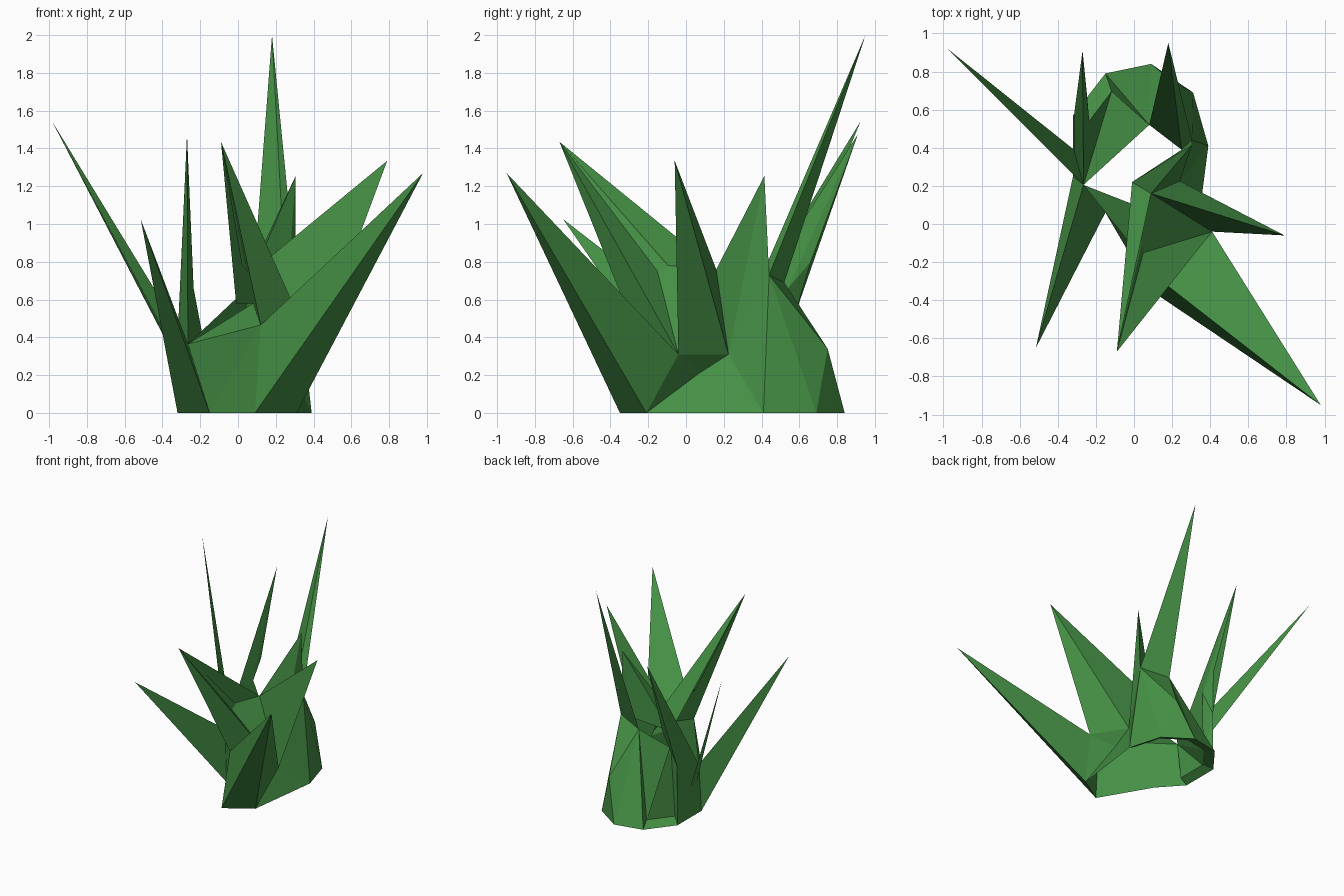
import bpy, bmesh

if "Cube" in bpy.data.objects:
    bpy.data.objects.remove(bpy.data.objects["Cube"])

green = bpy.data.materials.new("leaf_green")
green.diffuse_color = (0.06, 0.28, 0.06, 1)
green.use_nodes = True
green.node_tree.nodes["Principled BSDF"].inputs["Base Color"].default_value = green.diffuse_color


def build(name, faces):
    """Make a flat-shaded object from polygons given as point tuples."""
    bm = bmesh.new()
    for f in faces:
        bm.faces.new([bm.verts.new(p) for p in f])
    bmesh.ops.remove_doubles(bm, verts=bm.verts, dist=0.0005)
    bmesh.ops.triangulate(bm, faces=bm.faces)
    bmesh.ops.recalc_face_normals(bm, faces=bm.faces)
    me = bpy.data.meshes.new(name)
    bm.to_mesh(me)
    bm.free()
    me.materials.append(green)
    ob = bpy.data.objects.new(name, me)
    bpy.context.collection.objects.link(ob)
    return ob


def spike(name, tip, loop, extra=()):
    """Open pyramid from a loop of root points up to the tip."""
    sides = [(loop[i - 1], loop[i], tip) for i in range(len(loop))]
    build(name, sides + list(extra))


# Ground outline, and the same outline shrunk for the inside of the wall
outline = [(.09, -.35), (.31, -.21), (.39, .41), (.31, .69), (.09, .84),
           (-.15, .79), (-.32, .57), (-.32, .25), (-.15, .06)]
b = [(x, y, 0) for x, y in outline]
n = [(.03 + (x - .03) * .82, .27 + (y - .27) * .82, 0.04) for x, y in outline]

# Crown points where the spikes meet the wall
left = (-.265, .205, .365)
left_low = (-.315, .39, .255)
left_in = (-.29, .27, .25)
front = (.12, -.28, .465)
front_in = (.08, .07, .58)
front_peak = (.02, -.16, .785)
right_low = (.41, -.04, .31)
right_mid = (.24, .225, .31)
middle = (.09, .16, .76)
inner = (-.01, .22, .58)
back_right = (.305, .44, .73)
back_in = (.25, .39, .70)
back = (.08, .52, .69)
back_low = (.2, .75, .34)
shoulder = (-.245, .66, .80)
shoulder_in = (-.235, .54, .66)
shoulder_low = (-.315, .57, .5)
fold = (.25, .07, .21)

# Outer wall
build("outer_wall", [
    (b[0], b[1], right_low, front), (b[1], right_low, fold), (b[1], fold, b[2]),
    (right_low, right_mid, fold), (fold, right_mid, b[2]),
    (b[2], back_right, right_mid), (b[2], b[3], back_right),
    (b[3], back_low, back_right), (b[3], b[4], back_low),
    (back_low, back, back_right), (b[4], back, back_low),
    (b[4], b[5], back), (b[5], n[5], back), (n[5], left, back),
    (b[5], b[6], n[6], n[5]), (b[6], shoulder_low, n[6]),
    (b[6], left_low, shoulder_low), (b[6], b[7], left_low), (b[7], left, left_low),
    (b[7], b[8], left), (b[8], b[0], front, left), (left, front, front_in)])

# Inner wall and the rim underneath, open towards the front
hole = {2: back_in, 3: back_in, 4: back, 5: left, 6: left, 7: left}
lining = []
for i in range(2, 7):
    j = i + 1
    lining += [(b[i], b[j], n[j], n[i]), (n[i], n[j], hole[i])]
    if hole[i] != hole[j]:
        lining.append((n[j], hole[j], hole[i]))
build("inner_wall", lining)

# Spikes
spike("front_left_spike", (-.515, -.65, 1.025), [b[7], b[8], left])
spike("front_right_spike", (.98, -.95, 1.27), [b[0], b[1], right_low, front])
spike("front_spike", (-.09, -.67, 1.435),
      [right_low, front_peak, middle, inner, front_in, front],
      [(right_low, middle, front_peak)])
spike("right_spike", (.79, -.06, 1.335), [right_low, right_mid, middle])
spike("small_right_spike", (.305, .415, 1.255),
      [inner, middle, right_mid, back_right, back_in])
spike("tall_back_spike", (.18, .95, 2.0), [back_right, back, back_in])
spike("far_left_spike", (-.985, .925, 1.545), [left, left_low, left_in])
spike("back_left_spike", (-.27, .91, 1.475),
      [left, shoulder_in, shoulder, shoulder_low, left_low],
      [(left, n[5], shoulder_in), (n[5], n[6], shoulder_in),
       (shoulder_low, shoulder, shoulder_in, n[6])])
